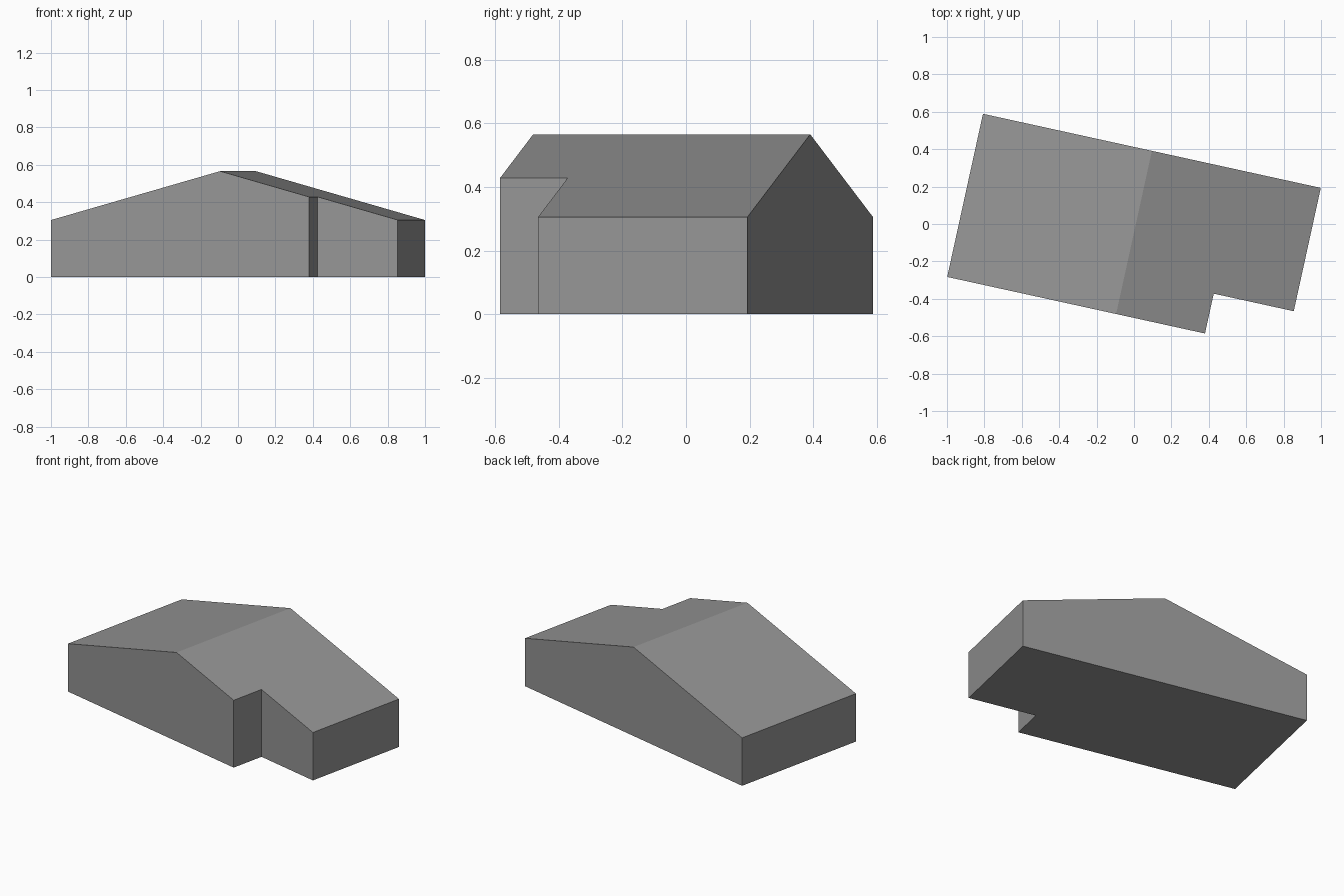
import bpy, bmesh, math
from mathutils import Matrix

if "Cube" in bpy.data.objects:
    bpy.data.objects.remove(bpy.data.objects["Cube"])

HALF_W, HALF_L = 0.9245, 0.4465      # half width across the ridge, half length along it
EAVES, RIDGE = 0.305, 0.566
NOTCH_X, NOTCH_Y = 0.4865, -0.2285   # inner corner of the cut-out

grey = bpy.data.materials.new("plain grey")
grey.use_nodes = True
colour = (0.30, 0.30, 0.30, 1)
grey.diffuse_color = colour
grey.node_tree.nodes["Principled BSDF"].inputs["Base Color"].default_value = colour


def roof_height(x):
    return RIDGE - (RIDGE - EAVES) * abs(x) / HALF_W


# Footprint, anticlockwise from the front left corner
outline = [(-HALF_W, -HALF_L), (NOTCH_X, -HALF_L), (NOTCH_X, NOTCH_Y),
           (HALF_W, NOTCH_Y), (HALF_W, HALF_L), (-HALF_W, HALF_L)]
bm = bmesh.new()
floor = [bm.verts.new((x, y, 0)) for x, y in outline]
eaves = [bm.verts.new((x, y, roof_height(x))) for x, y in outline]
ridge_front = bm.verts.new((0, -HALF_L, RIDGE))
ridge_back = bm.verts.new((0, HALF_L, RIDGE))
gables = {0: [ridge_front], 4: [ridge_back]}

# Walls, with the ridge point added to the two gable ends
for i in range(len(outline)):
    j = (i + 1) % len(outline)
    bm.faces.new([floor[i], floor[j], eaves[j]] + gables.get(i, []) + [eaves[i]])

# Base and the two roof slopes
bm.faces.new(floor[::-1])
bm.faces.new([ridge_front] + eaves[1:5] + [ridge_back])
bm.faces.new([eaves[0], ridge_front, ridge_back, eaves[5]])
bmesh.ops.recalc_face_normals(bm, faces=bm.faces[:])

# Turn the building to its site angle
bm.transform(Matrix.Translation((0, -0.045, 0)) @ Matrix.Rotation(math.radians(-12.37), 4, "Z"))

mesh = bpy.data.meshes.new("gabled_building")
bm.to_mesh(mesh)
bm.free()
mesh.materials.append(grey)
building = bpy.data.objects.new("gabled_building", mesh)
bpy.context.collection.objects.link(building)
